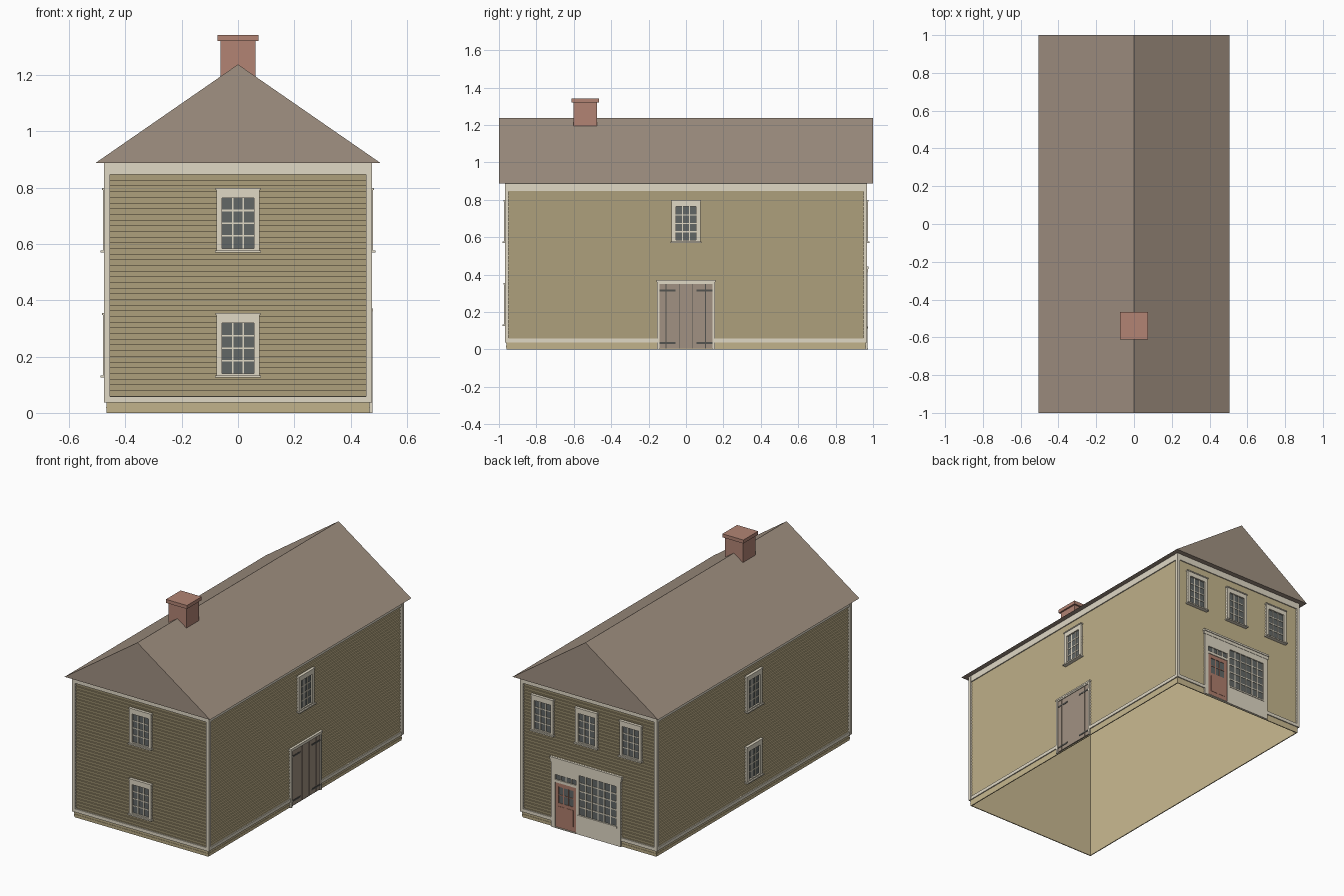
import bpy
import bmesh
from mathutils import Matrix

cube = bpy.data.objects.get("Cube")
if cube:
    bpy.data.objects.remove(cube, do_unlink=True)


def material(name, rgb):
    """Make a flat material from an sRGB colour given as 0-255 values."""
    lin = [((c / 255 + 0.055) / 1.055) ** 2.4 for c in rgb] + [1.0]
    m = bpy.data.materials.new(name)
    m.use_nodes = True
    m.diffuse_color = lin
    bsdf = m.node_tree.nodes["Principled BSDF"]
    bsdf.inputs["Base Color"].default_value = lin
    bsdf.inputs["Roughness"].default_value = 0.9
    return m


SIDING = material("tan siding", (202, 186, 145))
TRIM = material("cream trim", (224, 216, 197))
ROOF = material("brown roof", (161, 145, 130))
GLASS = material("dark glass", (98, 103, 102))
BRICK = material("brick red", (178, 132, 116))
WOOD = material("brown door wood", (161, 145, 130))
IRON = material("dark iron", (84, 84, 80))
RED = material("red door paint", (175, 126, 109))

HX, HY = 0.468, 0.962      # half sizes of the house at the siding tips
EAVE, RIDGE = 0.887, 1.237
BACK = 0.007               # how far trim reaches into the wall


def finish(name, bm, mats):
    me = bpy.data.meshes.new(name)
    bm.to_mesh(me)
    bm.free()
    for m in mats:
        me.materials.append(m)
    ob = bpy.data.objects.new(name, me)
    bpy.context.scene.collection.objects.link(ob)


def boxes(name, items):
    """One object from (x0, x1, y0, y1, z0, z1, material) boxes."""
    bm = bmesh.new()
    mats = []
    for x0, x1, y0, y1, z0, z1, mat in items:
        if mat not in mats:
            mats.append(mat)
        mtx = (Matrix.Translation(((x0 + x1) / 2, (y0 + y1) / 2, (z0 + z1) / 2))
               @ Matrix.Diagonal((x1 - x0, y1 - y0, z1 - z0, 1)))
        made = bmesh.ops.create_cube(bm, size=1, matrix=mtx)
        for f in {f for v in made["verts"] for f in v.link_faces}:
            f.material_index = mats.index(mat)
    finish(name, bm, mats)


def on_wall(name, wall, items):
    """Boxes (u0, u1, z0, z1, depth, material) standing out from one wall."""
    axis, sign = {"front": ("y", -1), "back": ("y", 1),
                  "left": ("x", 1), "right": ("x", -1)}[wall]
    half = HY if axis == "y" else HX
    out = []
    for u0, u1, z0, z1, d, mat in items:
        a, b = sorted((sign * (half - BACK), sign * (half + d)))
        out.append((u0, u1, a, b, z0, z1, mat) if axis == "y"
                   else (a, b, u0, u1, z0, z1, mat))
    boxes(name, out)


def panes(u0, u1, z0, z1, cols, rows, bar=0.006, bar_mat=TRIM):
    """A sheet of glass crossed by glazing bars."""
    items = [(u0, u1, z0, z1, 0.001, GLASS)]
    for i in range(1, cols):
        u = u0 + (u1 - u0) * i / cols
        items.append((u - bar / 2, u + bar / 2, z0, z1, 0.004, bar_mat))
    for i in range(1, rows):
        z = z0 + (z1 - z0) * i / rows
        items.append((u0, u1, z - bar / 2, z + bar / 2, 0.0036, bar_mat))
    return items


def surround(u0, u1, z0, z1, o0, o1, b, t, d, mat=TRIM):
    """Four frame bars between the opening u0..z1 and the outline o0..t."""
    return [(o0, u0, b, t, d, mat), (u1, o1, b, t, d, mat),
            (u0, u1, z1, t, d, mat), (u0, u1, b, z0, d, mat)]


def sash_window(name, wall, u, z, hw=0.076, hg=0.057):
    items = panes(u - hg, u + hg, z + 0.013, z + 0.192, 3, 4)
    items += surround(u - hg, u + hg, z + 0.013, z + 0.192,
                      u - hw, u + hw, z, z + 0.225, 0.011)
    items.append((u - hw - 0.005, u + hw + 0.005, z - 0.002, z + 0.006, 0.02, TRIM))
    items.append((u - hw - 0.003, u + hw + 0.003, z + 0.22, z + 0.227, 0.015, TRIM))
    on_wall(name, wall, items)


# House shell: plain inside walls, open below, stepped boards outside
bm = bmesh.new()
boards = 44
pitch = EAVE / boards
levels = [(EAVE, BACK + 0.001), (0, BACK + 0.001)]
for i in range(boards):
    levels += [(i * pitch, 0.002 if i < 2 else 0.006), ((i + 1) * pitch, 0)]
rings = []
for z, inset in levels:
    x, y = HX - inset, HY - inset
    rings.append([bm.verts.new((sx * x, sy * y, z))
                  for sx, sy in ((-1, -1), (1, -1), (1, 1), (-1, 1))])
for lo, hi in zip(rings, rings[1:]):
    for k in range(4):
        n = (k + 1) % 4
        bm.faces.new((lo[k], lo[n], hi[n], hi[k]))
finish("clapboard_walls", bm, [SIDING])

# Corner boards, frieze and skirt, with the skirt broken at the doorways
T = 0.007
for wall, end, gaps in (("front", HX, None), ("right", HY, None),
                        ("left", HY, (-0.15, 0.15)), ("back", HX, (-0.225, 0.26))):
    on_wall(wall + "_corner_boards", wall,
            [(end - 0.013, end + T, 0.037, EAVE, T, TRIM),
             (-end - T, -end + 0.013, 0.037, EAVE, T, TRIM)])
    on_wall(wall + "_frieze", wall, [(-end, end, 0.847, EAVE, T - 0.001, TRIM)])
    spans = [(-end, gaps[0]), (gaps[1], end)] if gaps else [(-end, end)]
    on_wall(wall + "_skirt", wall,
            [(a, b, 0.037, 0.058, T - 0.001, TRIM) for a, b in spans])

# Roof: solid gabled prism
bm = bmesh.new()
ends = [[bm.verts.new((x, y, z)) for x, z in
         ((-0.506, EAVE), (0.506, EAVE), (0, RIDGE))]
        for y in (-1, 1)]
bm.faces.new(ends[0])
bm.faces.new(ends[1][::-1])
for k in range(3):
    n = (k + 1) % 3
    bm.faces.new((ends[0][n], ends[0][k], ends[1][k], ends[1][n]))
bmesh.ops.recalc_face_normals(bm, faces=bm.faces)
finish("roof", bm, [ROOF])

# Chimney with a projecting cap
CY = -0.539
boxes("chimney", [(-0.063, 0.063, CY - 0.063, CY + 0.063, 1.1, 1.32, BRICK),
                  (-0.073, 0.073, CY - 0.073, CY + 0.073, 1.32, 1.342, BRICK)])

# Sash windows
UP, LOW = 0.571, 0.127
for wall, u, z in (("front", 0, UP), ("front", 0, LOW), ("back", -0.293, UP),
                   ("back", 0.014, UP), ("back", 0.32, UP)):
    sash_window(wall + "_window", wall, u, z)
for wall, z in (("right", UP), ("right", LOW), ("left", UP)):
    sash_window(wall + "_window", wall, 0, z, 0.077, 0.054)

# Plank double door with strap hinges
items = [(-0.142, 0.142, 0.004, 0.352, 0.001, IRON)]
cuts = [-0.142, -0.107, -0.036, 0.034, 0.104, 0.142]
for a, b in zip(cuts, cuts[1:]):
    items.append((a + 0.0016, b - 0.0016, 0.006, 0.351, 0.004, WOOD))
for z in (0.035, 0.315):
    for s in (-1, 1):
        a, b = sorted((s * 0.141, s * 0.055))
        items.append((a, b, z - 0.005, z + 0.005, 0.006, IRON))
items += [(-0.154, -0.142, 0, 0.36, 0.009, TRIM),
          (0.142, 0.154, 0, 0.36, 0.009, TRIM),
          (-0.154, 0.154, 0.351, 0.362, 0.009, TRIM),
          (-0.159, 0.159, 0.36, 0.37, 0.011, TRIM)]
on_wall("plank_door", "left", items)

# Shop front: panelled surround, cornice and stall board
D = 0.008
S0, S1 = -0.225, 0.26      # whole shop front
W0, W1 = -0.193, 0.066     # display window
D0, D1 = 0.086, 0.232      # entrance door
SILL, HEAD = 0.122, 0.372
on_wall("shop_surround", "back", [
    (S0, W0, 0, 0.42, D, TRIM), (W1, D0, 0, 0.42, D, TRIM),
    (D1, S1, 0, 0.42, D, TRIM), (W0, W1, HEAD, 0.42, D, TRIM),
    (W0, W1, 0, SILL, D, TRIM), (D0, D1, 0.335, 0.42, D, TRIM),
    (D0, D1, 0.287, 0.304, D, TRIM),
    (W0 - 0.006, W1 + 0.006, SILL - 0.01, SILL, 0.011, TRIM),
    (S0 - 0.005, S1 + 0.005, 0.41, 0.43, 0.01, TRIM),
    (S0 - 0.008, S1 + 0.008, 0.43, 0.442, 0.014, TRIM)])
on_wall("shop_window", "back", panes(W0, W1, SILL, HEAD, 6, 5, 0.007))
on_wall("transom_window", "back", panes(D0, D1, 0.304, 0.335, 4, 1))

# Entrance door with a glazed upper half and two lower panels
G0, G1, GB, GT = D0 + 0.022, D1 - 0.022, 0.16, 0.262
items = panes(G0, G1, GB, GT, 3, 2, 0.005, RED)
items += surround(G0, G1, GB, GT, D0, D1, 0.006, 0.287, 0.004, RED)
mid = (D0 + D1) / 2
for a, b in ((G0, mid - 0.006), (mid + 0.006, G1)):
    items.append((a, b, 0.035, 0.14, 0.006, RED))
items.append((D0, D1, 0, 0.006, 0.01, TRIM))
on_wall("entrance_door", "back", items)
